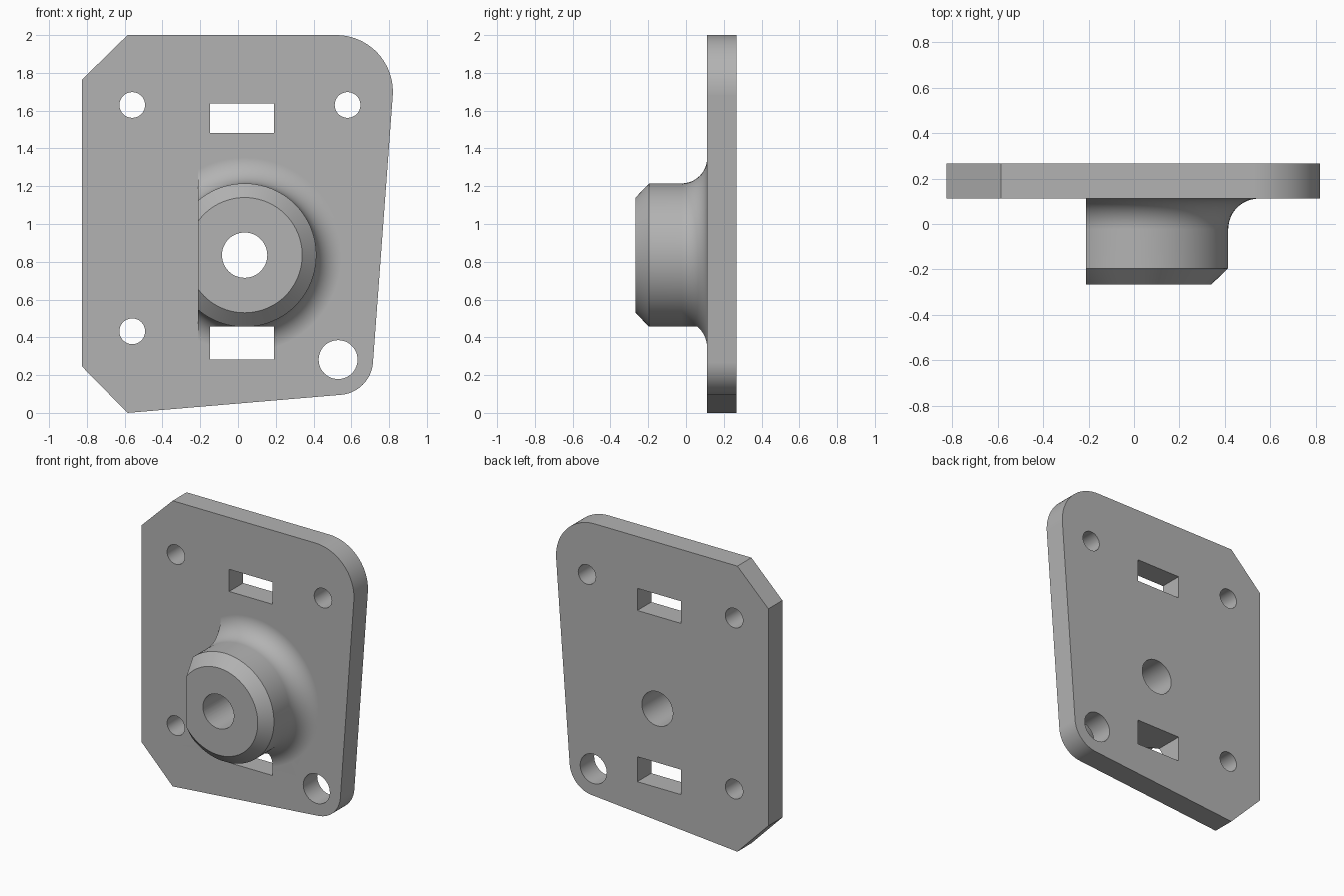
import bpy, bmesh
from math import sin, cos, radians, tau
from mathutils import Matrix, Vector

cube = bpy.data.objects.get("Cube")
if cube:
    bpy.data.objects.remove(cube, do_unlink=True)

FRONT, BACK = 0.112, 0.267      # plate faces along y
BOSS_X, BOSS_Z = 0.035, 0.835   # boss axis

grey = bpy.data.materials.new("plain grey")
grey.use_nodes = True
grey.diffuse_color = (0.45, 0.45, 0.45, 1)
grey.node_tree.nodes["Principled BSDF"].inputs["Base Color"].default_value = (0.45, 0.45, 0.45, 1)


def make(name, bm):
    bmesh.ops.recalc_face_normals(bm, faces=bm.faces)
    mesh = bpy.data.meshes.new(name)
    bm.to_mesh(mesh)
    bm.free()
    mesh.materials.append(grey)
    ob = bpy.data.objects.new(name, mesh)
    bpy.context.collection.objects.link(ob)
    return ob


def arc(cx, cz, r, start, end, n):
    steps = [radians(start + (end - start) * i / n) for i in range(n + 1)]
    return [(cx + r * cos(a), cz + r * sin(a)) for a in steps]


def prism(name, outline, y0, y1):
    bm = bmesh.new()
    face = bm.faces.new([bm.verts.new((x, y0, z)) for x, z in outline])
    ext = bmesh.ops.extrude_face_region(bm, geom=[face])
    verts = [g for g in ext["geom"] if isinstance(g, bmesh.types.BMVert)]
    bmesh.ops.translate(bm, vec=(0, y1 - y0, 0), verts=verts)
    return make(name, bm)


def rectangle(x0, x1, z0, z1):
    return [(x0, z0), (x1, z0), (x1, z1), (x0, z1)]


def combine(target, tool, operation):
    mod = target.modifiers.new(operation.lower(), "BOOLEAN")
    mod.operation, mod.solver, mod.object = operation, "EXACT", tool
    bpy.context.view_layer.objects.active = target
    bpy.ops.object.modifier_apply(modifier=mod.name)
    bpy.data.objects.remove(tool, do_unlink=True)


# Mounting plate: chamfered left corners, rounded right corners
outline = [(-0.825, 1.765), (-0.825, 0.245), (-0.585, 0.0)]
outline += arc(0.53, 0.28, 0.185, -85.2, -4.25, 16)
outline += arc(0.52, 1.70, 0.30, -4.25, 90, 20)
outline += [(-0.585, 2.0)]
plate = prism("mounting_plate", outline, FRONT, BACK)

# Boss: turned profile with chamfered nose and filleted root
fillet = 0.135
profile = [(0, -0.267), (0.305, -0.267), (0.38, -0.195)]
profile += [(0.38 + fillet - x, y) for x, y in arc(0, FRONT - fillet, fillet, 0, 90, 12)]
profile += [(0.38 + fillet, 0.19), (0, 0.19)]
bm = bmesh.new()
ring = [bm.verts.new((r, y, 0)) for r, y in profile]
edges = [bm.edges.new(pair) for pair in zip(ring, ring[1:])]
bmesh.ops.spin(bm, geom=ring + edges, cent=(0, 0, 0), axis=(0, 1, 0),
               angle=tau, steps=80, use_duplicate=False)
bmesh.ops.remove_doubles(bm, verts=bm.verts, dist=0.0001)
bmesh.ops.translate(bm, vec=(BOSS_X, 0, BOSS_Z), verts=bm.verts)
boss = make("boss", bm)

# Flat side on the boss
combine(boss, prism("flat_cutter", rectangle(-1, -0.212, 0, 2), -1, 1), "DIFFERENCE")
combine(plate, boss, "UNION")

# Bore, bolt holes and slots
holes = [(BOSS_X, BOSS_Z, 0.12), (-0.56, 1.63, 0.068), (0.58, 1.63, 0.068),
         (-0.56, 0.432, 0.068), (0.53, 0.282, 0.103)]
cutters = [arc(x, z, r, 0, 360, 48)[:-1] for x, z, r in holes]
cutters += [rectangle(-0.147, 0.19, 1.482, 1.637), rectangle(-0.147, 0.19, 0.283, 0.458)]
for shape in cutters:
    combine(plate, prism("cutter", shape, -1, 1), "DIFFERENCE")

# Smooth curved walls, crisp edges
bpy.ops.object.select_all(action="DESELECT")
plate.select_set(True)
bpy.context.view_layer.objects.active = plate
bpy.ops.object.shade_smooth_by_angle(angle=radians(30))
normals = plate.modifiers.new("weighted normals", "WEIGHTED_NORMAL")
normals.keep_sharp = True
